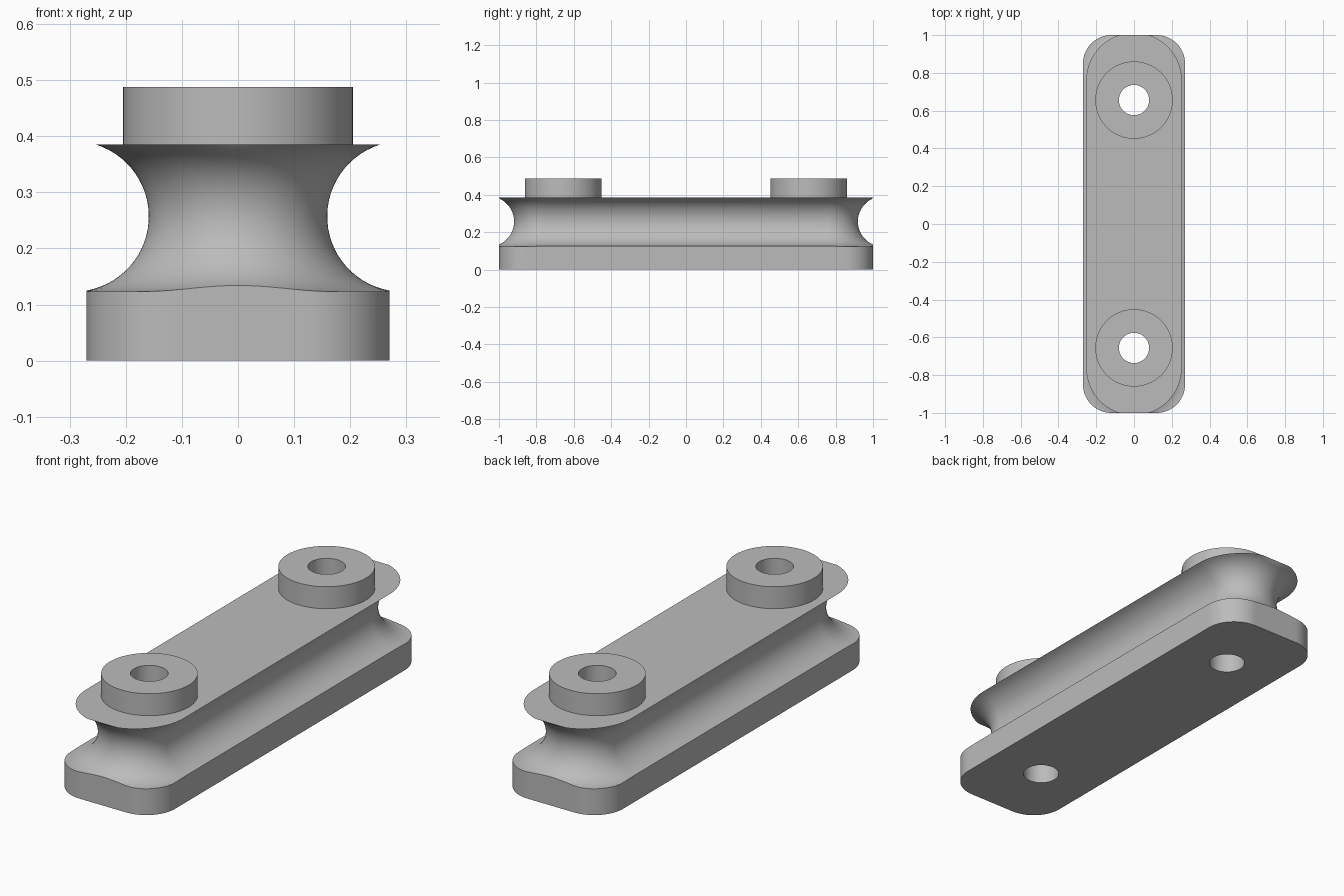
import bpy, bmesh
from math import sin, cos, acos, pi, sqrt, radians

if "Cube" in bpy.data.objects:
    bpy.data.objects.remove(bpy.data.objects["Cube"])

HALF_W, HALF_L, CORNER = 0.27, 1.0, 0.15   # base plate plan
END_Y = 0.76                               # centre of the rounded groove ends
PATH, GROOVE_R, GROOVE_Z = 0.293, 0.134, 0.257
RIM, TOP_Z = 0.253, 0.385
BOSS_R, BOSS_Z, HOLE_R, HOLE_Y = 0.205, 0.488, 0.08, 0.656

grey = bpy.data.materials.new("grey")
grey.use_nodes = True
grey.diffuse_color = (0.5, 0.5, 0.5, 1)
grey.node_tree.nodes["Principled BSDF"].inputs["Base Color"].default_value = grey.diffuse_color


def make_object(name, bm):
    bmesh.ops.recalc_face_normals(bm, faces=bm.faces[:])
    mesh = bpy.data.meshes.new(name)
    bm.to_mesh(mesh)
    bm.free()
    mesh.materials.append(grey)
    obj = bpy.data.objects.new(name, mesh)
    bpy.context.collection.objects.link(obj)
    return obj


def select_only(obj):
    bpy.ops.object.select_all(action="DESELECT")
    obj.select_set(True)
    bpy.context.view_layer.objects.active = obj


def smooth(obj):
    select_only(obj)
    bpy.ops.object.shade_smooth_by_angle(angle=radians(30))


def plate_reach(s, c):
    """Distance from the end centre to the rounded plate edge along (s, c)."""
    reach = min(HALF_W / max(s, 1e-6), (HALF_L - END_Y) / max(c, 1e-6))
    cx, cy = HALF_W - CORNER, HALF_L - CORNER - END_Y
    if s * reach > cx and c * reach > cy:
        along = s * cx + c * cy
        reach = along + sqrt(along ** 2 - cx ** 2 - cy ** 2 + CORNER ** 2)
    return reach


def profile(reach, steps=28):
    """Distance and height from the plate foot up the groove to the top rim."""
    low = -acos((PATH - reach) / GROOVE_R)
    high = acos((PATH - min(RIM, reach)) / GROOVE_R)
    points = [(reach, 0)]
    for i in range(steps + 1):
        a = low + (high - low) * i / steps
        points.append((PATH - GROOVE_R * cos(a), GROOVE_Z + GROOVE_R * sin(a)))
    points[-1] = (points[-1][0], min(TOP_Z, points[-1][1]))
    return points


# Grooved body: the profile carried round both ends
bm = bmesh.new()
columns = []
STEPS = 80
for end in (1, -1):
    for i in range(STEPS + 1):
        phi = end * (pi / 2 - pi * i / STEPS)
        s, c = sin(phi), cos(phi)
        columns.append([bm.verts.new((d * s, end * (END_Y + d * c), z))
                        for d, z in profile(plate_reach(abs(s), c))])
for j, col in enumerate(columns):
    nxt = columns[(j + 1) % len(columns)]
    for k in range(len(col) - 1):
        bm.faces.new((col[k], nxt[k], nxt[k + 1], col[k + 1]))
for col in columns:
    col[-1].co.z = TOP_Z
bm.faces.new([col[0] for col in columns])
bm.faces.new([col[-1] for col in columns])
body = make_object("grooved_body", bm)

for side, y in (("front", -HOLE_Y), ("back", HOLE_Y)):
    # Bolt hole through the body
    bm = bmesh.new()
    bmesh.ops.create_cone(bm, cap_ends=True, segments=64, radius1=HOLE_R,
                          radius2=HOLE_R, depth=2)
    bmesh.ops.translate(bm, verts=bm.verts[:], vec=(0, y, 0))
    cutter = make_object("hole_cutter", bm)
    cutter.hide_render = True
    cut = body.modifiers.new("bolt_hole", "BOOLEAN")
    cut.operation, cut.solver, cut.object = "DIFFERENCE", "EXACT", cutter
    select_only(body)
    bpy.ops.object.modifier_apply(modifier=cut.name)
    bpy.data.objects.remove(cutter)

    # Raised ring boss round the hole
    bm = bmesh.new()
    path = [(BOSS_R, TOP_Z), (BOSS_R, BOSS_Z), (HOLE_R, BOSS_Z), (HOLE_R, TOP_Z)]
    verts = [bm.verts.new((r, y, z)) for r, z in path]
    edges = [bm.edges.new(pair) for pair in zip(verts, verts[1:])]
    bmesh.ops.spin(bm, geom=verts + edges, cent=(0, y, 0), axis=(0, 0, 1),
                   angle=2 * pi, steps=64, use_merge=True)
    bmesh.ops.remove_doubles(bm, verts=bm.verts[:], dist=1e-4)
    smooth(make_object(side + "_boss", bm))

smooth(body)
